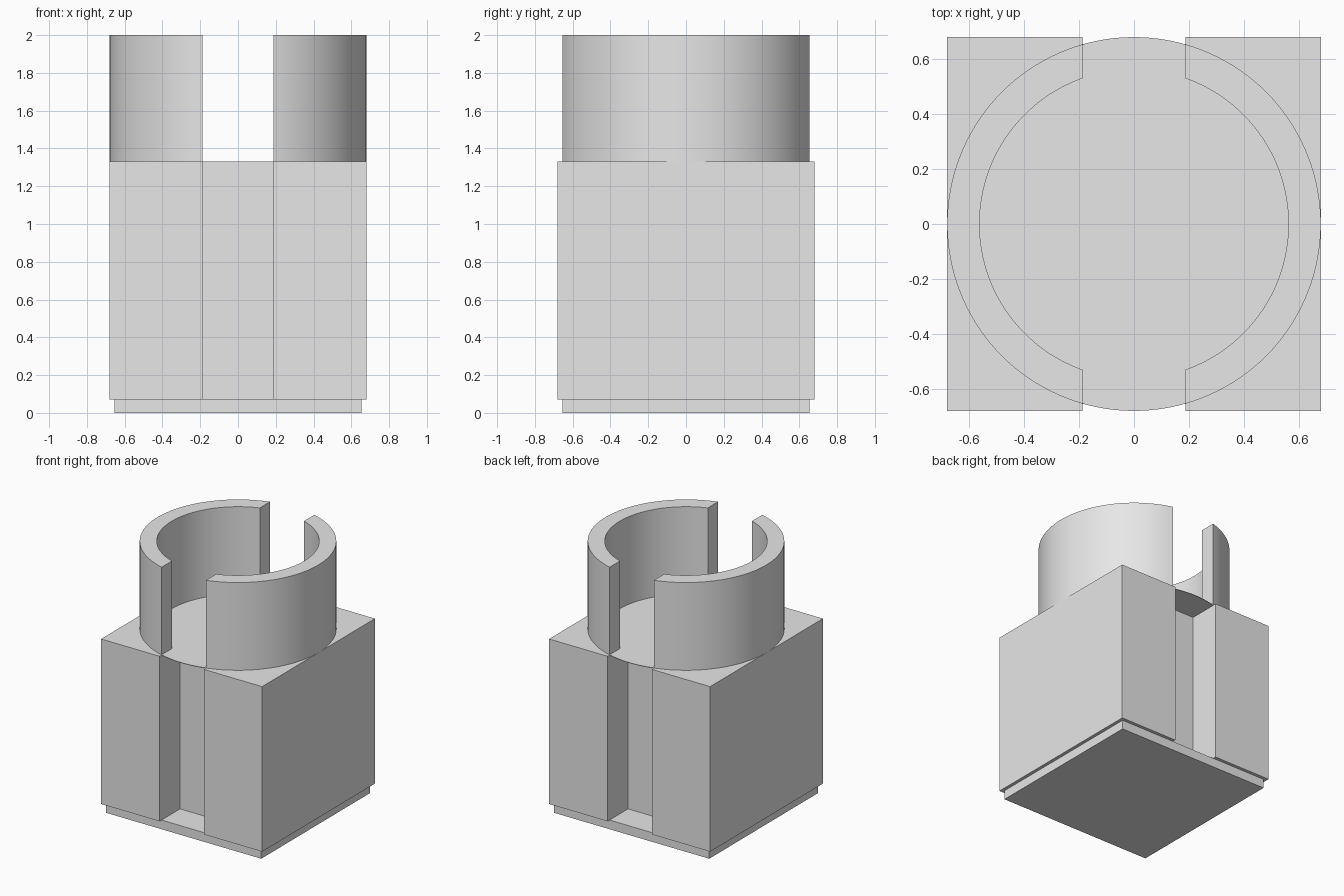
import bpy
import bmesh
from math import acos, cos, sin, pi, radians

if "Cube" in bpy.data.objects:
    bpy.data.objects.remove(bpy.data.objects["Cube"], do_unlink=True)

HALF = 0.68        # half width of the body, and outer radius of the collar
FOOT = 0.655       # half width of the foot plate
BORE = 0.562       # inner radius of the collar
SLOT = 0.187       # half width of the slots
WEB = 0.432        # half depth left between the slots
FOOT_TOP, BODY_TOP, TOP = 0.07, 1.33, 2.0

grey = bpy.data.materials.new("plain grey")
grey.use_nodes = True
grey.diffuse_color = (0.8, 0.8, 0.8, 1)
grey.node_tree.nodes["Principled BSDF"].inputs["Base Color"].default_value = (0.8, 0.8, 0.8, 1)


def extrude_profile(name, points, z0, z1):
    """Raise a closed outline in the xy plane from z0 to z1."""
    bm = bmesh.new()
    face = bm.faces.new([bm.verts.new((x, y, z0)) for x, y in points])
    raised = bmesh.ops.extrude_face_region(bm, geom=[face])["geom"]
    verts = [v for v in raised if isinstance(v, bmesh.types.BMVert)]
    bmesh.ops.translate(bm, verts=verts, vec=(0, 0, z1 - z0))
    bmesh.ops.recalc_face_normals(bm, faces=bm.faces)
    mesh = bpy.data.meshes.new(name)
    bm.to_mesh(mesh)
    bm.free()
    mesh.materials.append(grey)
    obj = bpy.data.objects.new(name, mesh)
    bpy.context.collection.objects.link(obj)
    bpy.ops.object.select_all(action="DESELECT")
    obj.select_set(True)
    bpy.context.view_layer.objects.active = obj
    bpy.ops.object.shade_smooth_by_angle(angle=radians(30))
    return obj


def arc(radius, start, end, steps):
    angles = [start + (end - start) * i / steps for i in range(steps + 1)]
    return [(radius * cos(a), radius * sin(a)) for a in angles]


# Foot plate
extrude_profile("foot_plate", [(-FOOT, -FOOT), (FOOT, -FOOT), (FOOT, FOOT), (-FOOT, FOOT)],
                0, FOOT_TOP)

# Square body with a vertical slot in the front and the back
half = [(SLOT, -WEB), (SLOT, -HALF), (HALF, -HALF), (HALF, HALF), (SLOT, HALF), (SLOT, WEB)]
extrude_profile("slotted_body", half + [(-x, -y) for x, y in half], FOOT_TOP, BODY_TOP)

# Thin round floor that spans the slots
extrude_profile("collar_floor", arc(HALF, 0, 2 * pi, 128)[:-1], BODY_TOP - 0.003, BODY_TOP + 0.001)

# Two curved walls with a gap at the front and the back
outer, inner = acos(SLOT / HALF), acos(SLOT / BORE)
wall = arc(HALF, -outer, outer, 56) + arc(BORE, inner, -inner, 56)
for side, name in ((1, "left_collar_wall"), (-1, "right_collar_wall")):
    extrude_profile(name, [(side * x, y) for x, y in wall], BODY_TOP, TOP)
